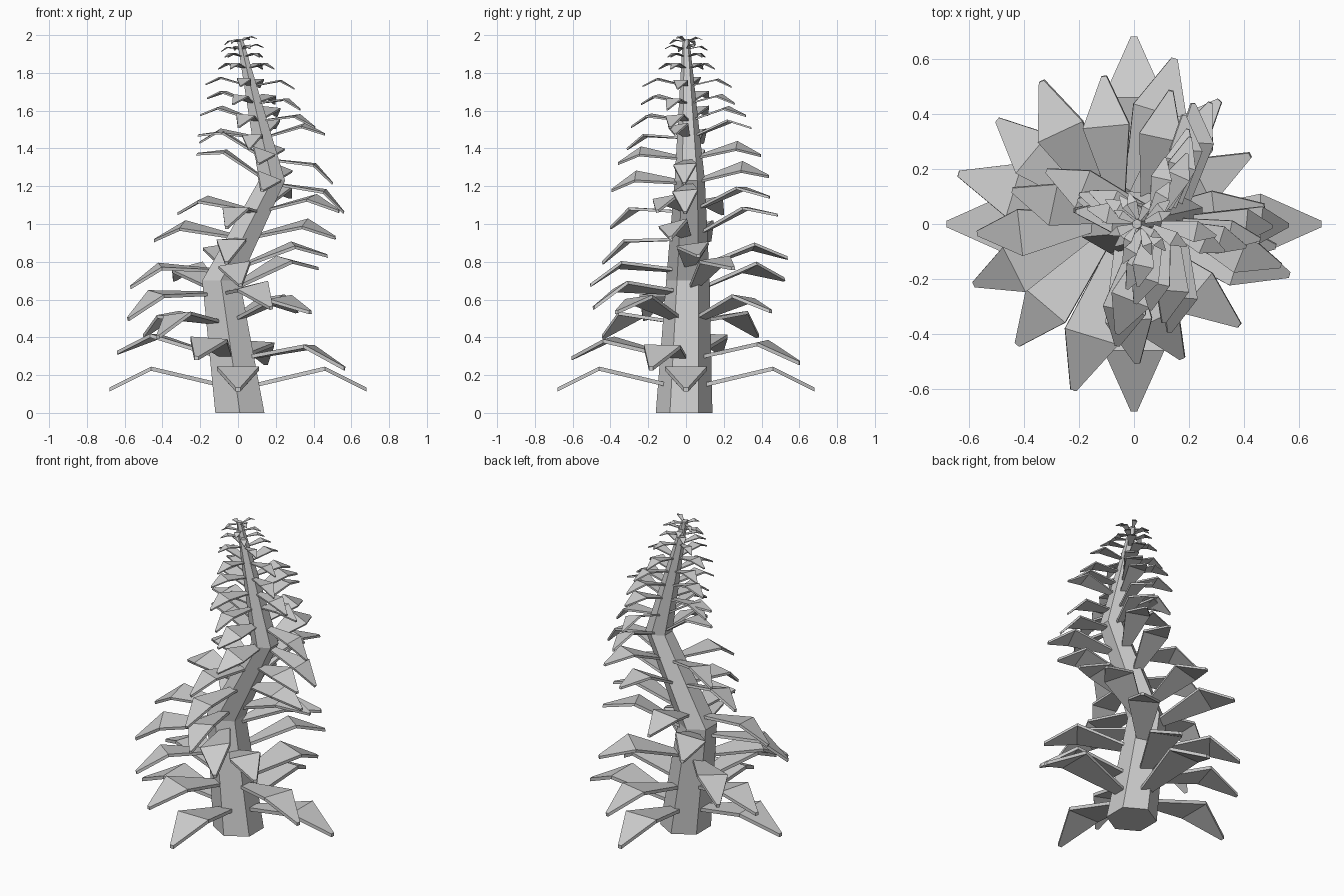
import bpy, bmesh, math
from mathutils import Matrix, Vector

cube = bpy.data.objects.get("Cube")
if cube:
    bpy.data.objects.remove(cube)

grey = bpy.data.materials.new("plain_grey")
grey.use_nodes = True
grey.diffuse_color = (0.6, 0.6, 0.6, 1)
grey.node_tree.nodes["Principled BSDF"].inputs["Base Color"].default_value = (0.6, 0.6, 0.6, 1)

# Trunk nodes: x, y, z, radius
PATH = [(0.01, -0.01, 0, 0.15), (-0.09, 0.01, 0.7, 0.115),
        (0.18, 0.02, 1.23, 0.08), (0.01, 0, 1.98, 0.018)]


def trunk_at(z):
    """Interpolated trunk node at height z."""
    for a, b in zip(PATH, PATH[1:]):
        if z <= b[2]:
            t = (z - a[2]) / (b[2] - a[2])
            return [p + (q - p) * t for p, q in zip(a, b)]


def finish(bm, name):
    bmesh.ops.recalc_face_normals(bm, faces=bm.faces)
    mesh = bpy.data.meshes.new(name)
    bm.to_mesh(mesh)
    bm.free()
    mesh.materials.append(grey)
    obj = bpy.data.objects.new(name, mesh)
    bpy.context.collection.objects.link(obj)


def loft(bm, rings):
    """Skin closed rings and cap both ends."""
    rows = [[bm.verts.new(p) for p in ring] for ring in rings]
    n = len(rows[0])
    for a, b in zip(rows, rows[1:]):
        for i in range(n):
            j = (i + 1) % n
            bm.faces.new((a[i], a[j], b[j], b[i]))
    bm.faces.new(rows[0])
    bm.faces.new(rows[-1])


# Six-sided bent trunk
bm = bmesh.new()
loft(bm, [[(x + r * math.sin(k * math.pi / 3), y + r * math.cos(k * math.pi / 3), z)
           for k in range(6)] for x, y, z, r in PATH])
finish(bm, "trunk")

# Leaf outline: distance out, half width, height
LEAF = [(0.1, 0.035, 0), (0.46, 0.11, 0.085), (0.68, 0.012, -0.025)]


def add_leaf(bm, matrix, scale):
    rings = []
    for d, w, h in LEAF:
        ring = [(d, -w, h), (d, w, h), (d, w, h - 0.022), (d, -w, h - 0.022)]
        rings.append([matrix @ (Vector(p) * scale) for p in ring])
    loft(bm, rings)


# Whorls of four leaves: height, reach, rise along x, rise along y, turn
WHORLS = [(0.16, 0.68, 0, 0, 0), (0.31, 0.63, -0.07, 0, -17),
          (0.5, 0.58, 0.16, 0.02, -40), (0.66, 0.57, 0.16, 0.23, -64),
          (0.775, 0.53, 0.145, 0.155, -84), (0.945, 0.49, 0.07, 0.26, -12),
          (1.085, 0.46, 0.08, 0.16, -22), (1.235, 0.42, -0.39, 0.13, -5),
          (1.36, 0.38, -0.35, 0.09, -5), (1.47, 0.34, 0.1, 0.15, -12),
          (1.56, 0.32, -0.07, 0.12, -18), (1.65, 0.27, -0.1, 0.05, -24),
          (1.74, 0.24, -0.05, 0, -12), (1.83, 0.17, 0, 0, -30),
          (1.89, 0.13, 0, 0, -50), (1.93, 0.12, 0.1, 0, -70),
          (1.97, 0.1, 0.2, 0, -30)]

for n, (z, reach, rise_x, rise_y, turn) in enumerate(WHORLS):
    bm = bmesh.new()
    x, y, _, _ = trunk_at(z)
    place = Matrix.Translation((0 if n == 0 else x, 0 if n == 0 else y, z))
    lean = Vector((0, 0, 1)).rotation_difference(Vector((-rise_x, -rise_y, 1)))
    place = place @ lean.to_matrix().to_4x4()
    for k in range(4):
        angle = math.radians(90 * k + turn)
        add_leaf(bm, place @ Matrix.Rotation(angle, 4, 'Z'), reach / 0.68)
    finish(bm, f"leaf_whorl_{n + 1}")
